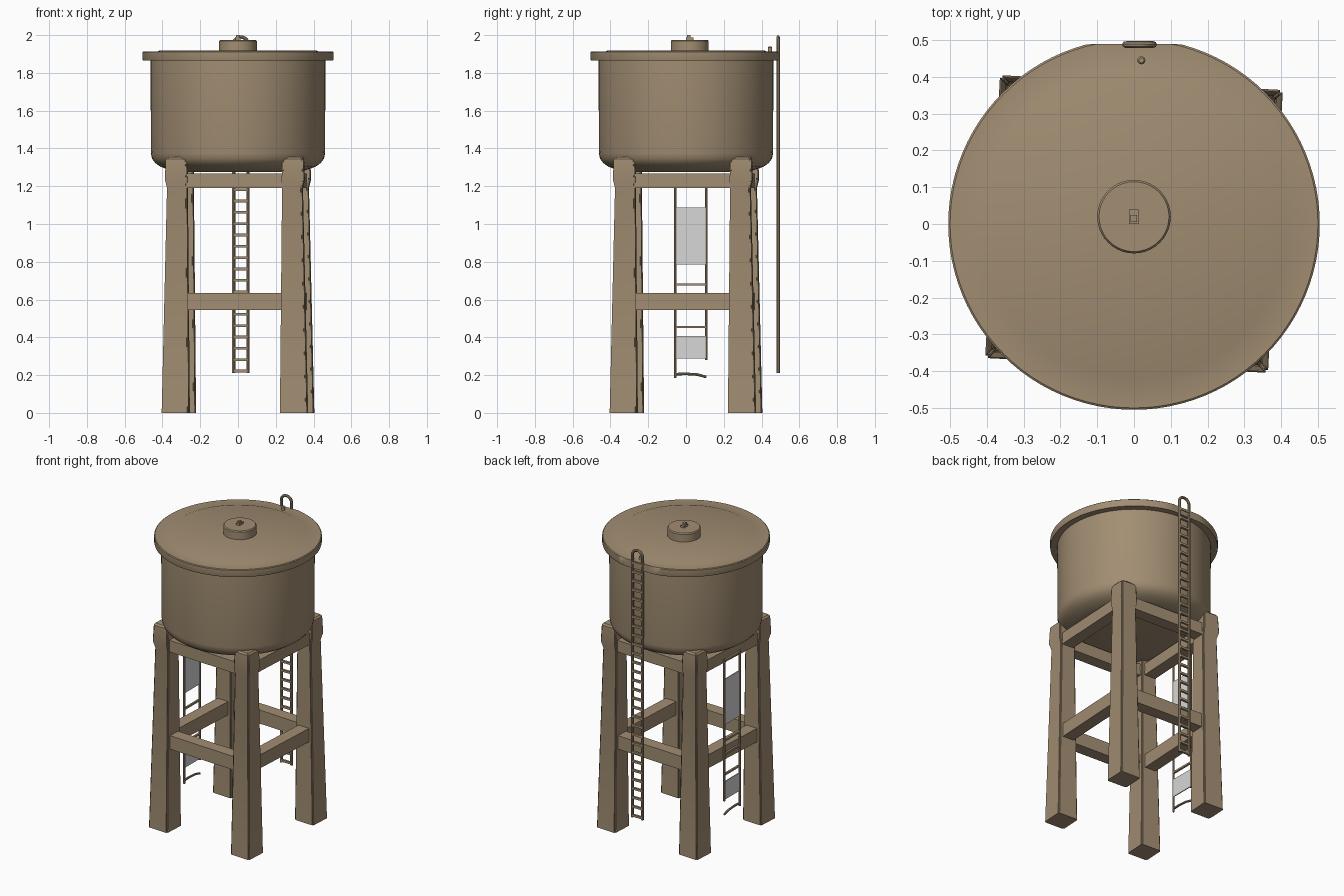
import bpy, bmesh, math
from mathutils import Matrix, Vector

if "Cube" in bpy.data.objects:
    bpy.data.objects.remove(bpy.data.objects["Cube"])


def material(name, rgb):
    m = bpy.data.materials.new(name)
    m.diffuse_color = (*rgb, 1)
    m.use_nodes = True
    m.node_tree.nodes["Principled BSDF"].inputs["Base Color"].default_value = m.diffuse_color
    return m


BROWN = material("weathered brown", (0.36, 0.27, 0.17))
GREY = material("pale grey", (0.68, 0.68, 0.68))
TWIST = Matrix.Rotation(math.radians(-3), 4, 'Z')  # the frame is slightly turned


def add(name, bm, mat=BROWN, smooth=False):
    bmesh.ops.recalc_face_normals(bm, faces=bm.faces)
    me = bpy.data.meshes.new(name)
    bm.to_mesh(me)
    bm.free()
    ob = bpy.data.objects.new(name, me)
    bpy.context.collection.objects.link(ob)
    me.materials.append(mat)
    if smooth:
        bpy.ops.object.select_all(action='DESELECT')
        ob.select_set(True)
        bpy.context.view_layer.objects.active = ob
        bpy.ops.object.shade_smooth_by_angle(angle=math.radians(35))
    return ob


def loft(bm, rings):
    vs = [[bm.verts.new(p) for p in r] for r in rings]
    n = len(vs[0])
    for a, b in zip(vs, vs[1:]):
        for i in range(n):
            j = (i + 1) % n
            bm.faces.new((a[i], a[j], b[j], b[i]))
    bm.faces.new(vs[0][::-1])
    bm.faces.new(vs[-1])


def lathe(name, profile, centre=(0, 0), n=72, y_max=None):
    bm = bmesh.new()
    rings = []
    for r, z in profile:
        ring = []
        for i in range(n):
            a = 2 * math.pi * i / n
            y = centre[1] + r * math.sin(a)
            if y_max is not None:
                y = min(y, y_max)
            ring.append((centre[0] + r * math.cos(a), y, z))
        rings.append(ring)
    loft(bm, rings)
    return add(name, bm, smooth=True)


def box(name, lo, hi, mat=BROWN, matrix=Matrix()):
    lo, hi = Vector(lo), Vector(hi)
    bm = bmesh.new()
    bmesh.ops.create_cube(bm, size=1)
    d = hi - lo
    for v in bm.verts:
        v.co = (lo + hi) / 2 + Vector((v.co.x * d.x, v.co.y * d.y, v.co.z * d.z))
    bm.transform(matrix)
    return add(name, bm, mat)


def tube(name, points, radius, sides=8):
    # sweep a round section along a path
    pts = [Vector(p) for p in points]
    bm = bmesh.new()
    rings = []
    normal = (pts[1] - pts[0]).normalized().orthogonal()
    for i, p in enumerate(pts):
        t = (pts[min(i + 1, len(pts) - 1)] - pts[max(i - 1, 0)]).normalized()
        normal = (normal - t * normal.dot(t)).normalized()
        side = t.cross(normal)
        rings.append([p + radius * (normal * math.cos(a) + side * math.sin(a))
                      for a in (2 * math.pi * k / sides for k in range(sides))])
    loft(bm, rings)
    return add(name, bm, smooth=True)


# Tank with rounded lower edge
lathe("tank", [(0.30, 1.275), (0.36, 1.285), (0.41, 1.303), (0.437, 1.322),
               (0.455, 1.345), (0.461, 1.375), (0.463, 1.87)])
# Overhanging lid, flattened behind the ladder
lathe("lid", [(0.45, 1.865), (0.503, 1.865), (0.505, 1.87), (0.505, 1.91),
              (0.50, 1.914), (0.425, 1.914), (0.415, 1.918)], n=96, y_max=0.49)
# Hatch and knob
lathe("hatch", [(0.10, 1.90), (0.10, 1.968), (0.095, 1.975)], (0, 0.02), 40)
box("hatch_knob", (-0.014, 0.0, 1.97), (0.012, 0.04, 1.988))
box("hatch_knob_tip", (-0.01, 0.005, 1.985), (0.008, 0.025, 2.0))
lathe("lid_stub", [(0.011, 1.90), (0.011, 1.935), (0.007, 1.94)], (0.02, 0.445), 12)

# Four tapered legs with blocks at the top, and beams between them
LEG = [(0, 0.385, 0.242), (1.19, 0.358, 0.252), (1.235, 0.369, 0.25),
       (1.345, 0.364, 0.255), (1.355, 0.355, 0.26)]
for k, side in enumerate(("front_right", "back_right", "back_left", "front_left")):
    turn = TWIST @ Matrix.Rotation(k * math.pi / 2, 4, 'Z')
    bm = bmesh.new()
    loft(bm, [[(i, -o, z), (o, -o, z), (o, -i, z), (i, -i, z)] for z, o, i in LEG])
    bm.transform(turn)
    # soften the long outer edges
    edges = [e for e in bm.edges
             if abs((e.verts[0].co - e.verts[1].co).normalized().z) > 0.6]
    bmesh.ops.bevel(bm, geom=edges, offset=0.007, segments=2, affect='EDGES')
    add(side + "_leg", bm, smooth=True)
    box(side + "_lower_beam", (-0.27, -0.35, 0.545), (0.27, -0.27, 0.635), matrix=turn)
    box(side + "_upper_beam", (-0.27, -0.35, 1.19), (0.27, -0.27, 1.268), matrix=turn)

# Tall rear ladder with an arched top
CX, LY, HALF = 0.015, 0.488, 0.038
arch = [(CX + HALF * math.cos(a), LY, 1.952 + HALF * math.sin(a))
        for a in (math.pi * i / 12 for i in range(13))]
tube("rear_ladder_rails", [(CX + HALF, LY, 0.21)] + arch + [(CX - HALF, LY, 0.21)], 0.009)
for i in range(29):
    z = 0.222 + i * 0.06
    box("rear_ladder_rung", (CX - HALF, LY - 0.007, z - 0.007),
        (CX + HALF, LY + 0.007, z + 0.007))

# Side ladder on the left, with two flat panels
SX = -0.357
tube("side_ladder_front_rail", [(SX, -0.056, 0.185), (SX, -0.056, 1.22)], 0.007)
tube("side_ladder_back_rail", [(SX, 0.108, 0.28), (SX, 0.108, 1.22)], 0.007)
for z in (0.455, 0.59, 0.68, 1.21):
    box("side_ladder_rung", (SX - 0.006, -0.056, z - 0.006), (SX + 0.006, 0.108, z + 0.006))
tube("side_ladder_bottom_rung",
     [(SX, -0.056, 0.205), (SX, 0.0, 0.207), (SX, 0.06, 0.203), (SX, 0.108, 0.19)], 0.007)
for z0, z1 in ((0.785, 1.088), (0.288, 0.408)):
    box("side_panel", (SX - 0.003, -0.06, z0), (SX + 0.003, 0.112, z1), GREY)
